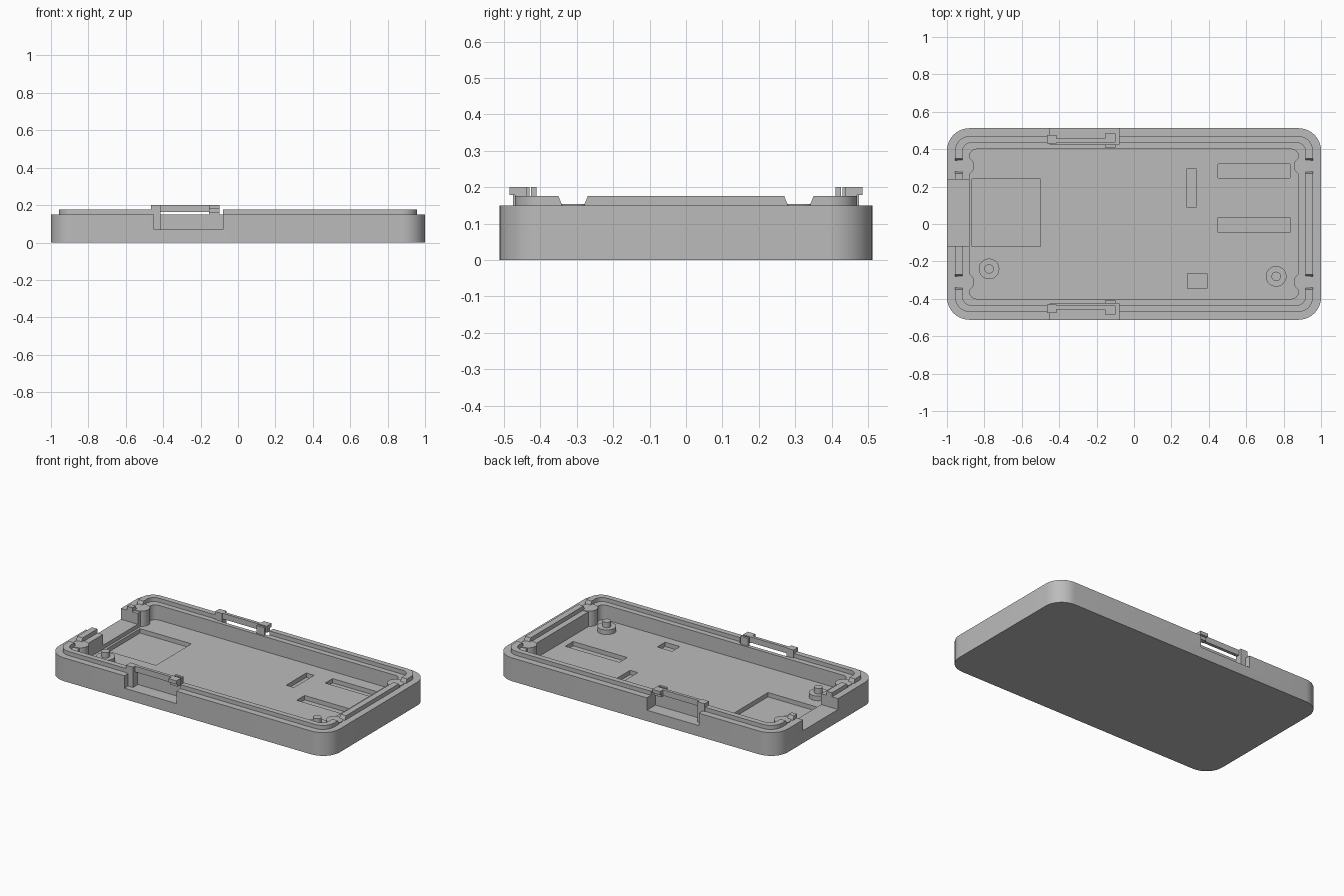
import bpy, math

cube = bpy.data.objects.get("Cube")
if cube:
    bpy.data.objects.remove(cube, do_unlink=True)

GREY = (0.5, 0.5, 0.5, 1)
mat = bpy.data.materials.new("grey plastic")
mat.use_nodes = True
mat.diffuse_color = GREY
mat.node_tree.nodes["Principled BSDF"].inputs["Base Color"].default_value = GREY

RIM, LIP, FLOOR, PIT = 0.15, 0.176, 0.055, 0.027


def prism(name, outline, z0, z1):
    """Extrude a counter-clockwise outline from z0 to z1."""
    n = len(outline)
    verts = [(x, y, z) for z in (z0, z1) for x, y in outline]
    faces = [tuple(reversed(range(n))), tuple(range(n, 2 * n))]
    faces += [(i, (i + 1) % n, (i + 1) % n + n, i + n) for i in range(n)]
    me = bpy.data.meshes.new(name)
    me.from_pydata(verts, [], faces)
    me.materials.append(mat)
    ob = bpy.data.objects.new(name, me)
    bpy.context.collection.objects.link(ob)
    return ob


def box(name, x0, x1, y0, y1, z0, z1):
    return prism(name, [(x0, y0), (x1, y0), (x1, y1), (x0, y1)], z0, z1)


def rounded(name, hx, hy, r, z0, z1, steps=10):
    pts = []
    for k, (sx, sy) in enumerate([(1, 1), (-1, 1), (-1, -1), (1, -1)]):
        for i in range(steps + 1):
            a = (k + i / steps) * math.pi / 2
            pts.append((sx * (hx - r) + r * math.cos(a), sy * (hy - r) + r * math.sin(a)))
    return prism(name, pts, z0, z1)


def disc(name, x, y, r, z0, z1, n=32):
    ring = [2 * math.pi * i / n for i in range(n)]
    return prism(name, [(x + r * math.cos(a), y + r * math.sin(a)) for a in ring], z0, z1)


def cut(ob, cutter):
    """Subtract a cutter and discard it."""
    cutter.hide_render = True
    mod = ob.modifiers.new("cut", 'BOOLEAN')
    mod.operation, mod.solver, mod.object = 'DIFFERENCE', 'EXACT', cutter
    bpy.context.view_layer.objects.active = ob
    bpy.ops.object.modifier_apply(modifier=mod.name)
    bpy.data.objects.remove(cutter, do_unlink=True)


def smooth(ob):
    bpy.ops.object.select_all(action='DESELECT')
    ob.select_set(True)
    bpy.context.view_layer.objects.active = ob
    bpy.ops.object.shade_smooth_by_angle(angle=math.radians(30))


# Tray and its raised lip
tray = rounded("tray", 1.0, 0.512, 0.12, 0, RIM)
cut(tray, rounded("cavity", 0.88, 0.40, 0.04, FLOOR, 0.3))
lip = rounded("lip", 0.957, 0.47, 0.08, RIM, LIP)
cut(lip, rounded("lip_inside", 0.918, 0.435, 0.05, 0.1, 0.3))

# Shallow recesses in the floor
for x0, x1, y0, y1 in [(-0.865, -0.5, -0.12, 0.24), (0.28, 0.335, 0.09, 0.295),
                       (0.45, 0.835, 0.245, 0.32), (0.45, 0.835, -0.045, 0.035),
                       (0.285, 0.39, -0.345, -0.265)]:
    cut(tray, box("recess", x0, x1, y0, y1, PIT, 0.1))

# End opening and side latch pockets
for part in (tray, lip):
    cut(part, box("end_opening", -1.1, -0.85, -0.118, 0.238, 0.08, 0.3))
    for s in (-1, 1):
        y0, y1 = sorted((s * 0.425, s * 0.6))
        cut(part, box("latch_pocket", -0.45, -0.08, y0, y1, 0.07, 0.3))

# Corner bosses, each with a sloped notch through the lip
for sx in (-1, 1):
    for sy in (-1, 1):
        notch = box("notch", sx * 0.93 - 0.08, sx * 0.93 + 0.08,
                    sy * 0.31 - 0.026, sy * 0.31 + 0.026, 0.14, 0.2)
        for v in notch.data.vertices:
            if v.co.z > 0.17:
                v.co.y += math.copysign(0.024, v.co.y - sy * 0.31)
        cut(lip, notch)
        smooth(disc("corner_boss", sx * 0.905, sy * 0.31, 0.05, 0.03, RIM + 0.004))

# Locating posts
for x, y in [(-0.775, -0.24), (0.76, -0.28)]:
    smooth(disc("post_base", x, y, 0.055, FLOOR - 0.01, FLOOR + 0.03))
    smooth(disc("post_pin", x, y, 0.025, FLOOR, FLOOR + 0.065))

# Snap latches on both long sides
for s in (-1, 1):
    def latch(name, x0, x1, a, b, z0, z1):
        y0, y1 = sorted((s * a, s * b))
        return box(name, x0, x1, y0, y1, z0, z1)
    latch("latch_root", -0.465, -0.415, 0.43, 0.475, 0.07, 0.2)
    latch("latch_arm", -0.416, -0.10, 0.436, 0.456, 0.163, 0.2)
    latch("latch_hook", -0.155, -0.10, 0.44, 0.485, 0.178, 0.2)
    latch("latch_hook_base", -0.155, -0.10, 0.44, 0.47, 0.157, 0.18)
    latch("latch_stop", -0.155, -0.10, 0.41, 0.425, RIM - 0.01, 0.2)

smooth(tray)
smooth(lip)
